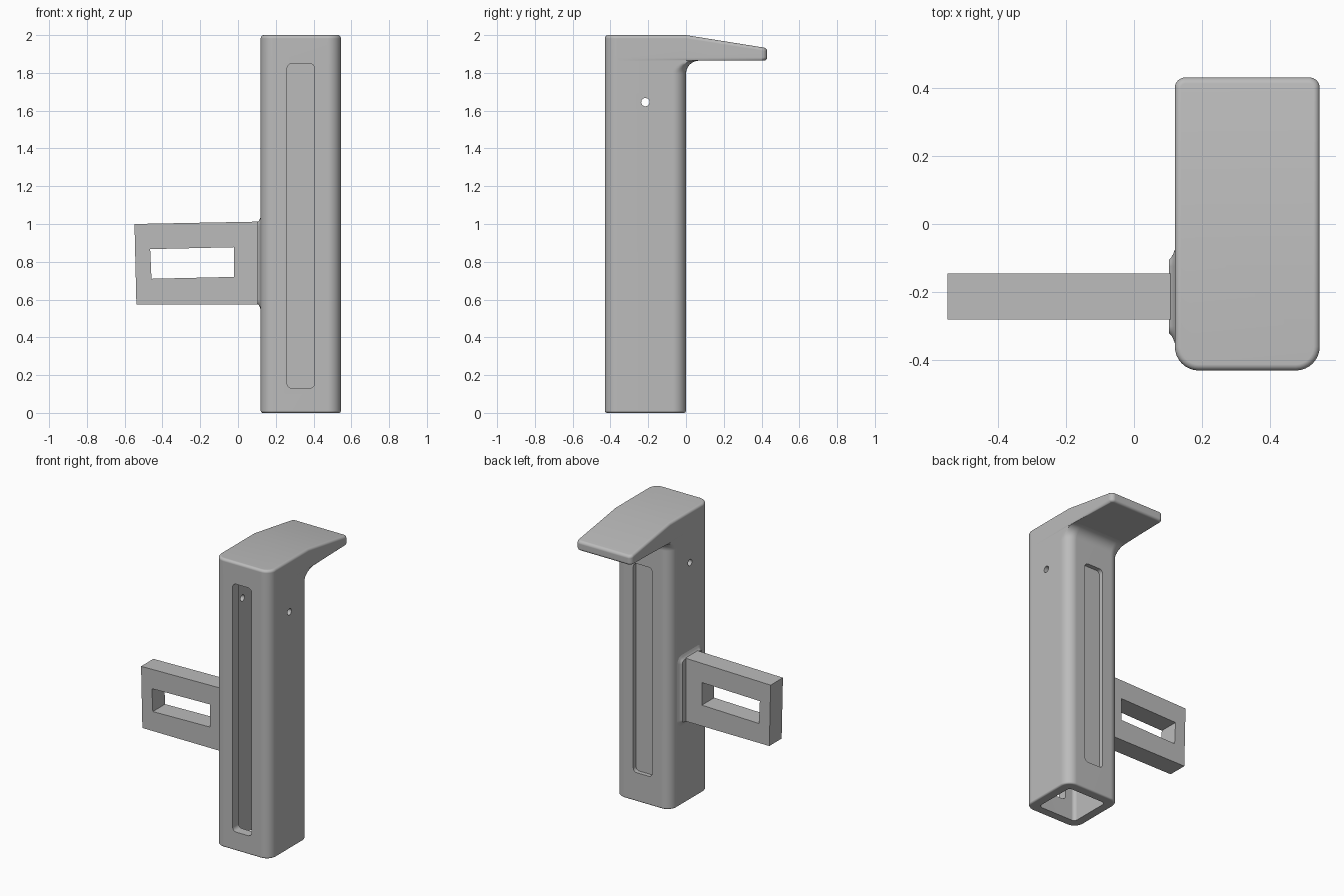
import bpy, bmesh
from math import sin, cos, pi, radians

cube = bpy.data.objects.get("Cube")
if cube:
    bpy.data.objects.remove(cube, do_unlink=True)

grey = bpy.data.materials.new("plain grey")
grey.use_nodes = True
grey.diffuse_color = (0.5, 0.5, 0.5, 1)
grey.node_tree.nodes["Principled BSDF"].inputs["Base Color"].default_value = (0.5, 0.5, 0.5, 1)

STEPS = 8
X0, X1, Y0 = 0.12, 0.545, -0.43      # column sides and front
LIP_Z = 1.865                        # underside of the lip


def outline(u0, u1, v0, v1, rf, rb, inset=0, flare=0, side=None):
    """Rounded rectangle; flare grows the far corners but stays within the sides."""
    side = (v0 + v1) / 2 if side is None else side
    corners = [(u0 + rf, v0 + rf, rf, 2), (u1 - rf, v0 + rf, rf, 3),
               (u1 - rb, v1 - rb, rb + flare, 0), (u0 + rb, v1 - rb, rb + flare, 1)]
    pts = []
    for k, (cu, cv, r, quarter) in enumerate(corners):
        for i in range(STEPS + 1):
            a = (quarter + i / STEPS) * pi / 2
            u = cu + (r - inset) * cos(a)
            pts.append((min(max(u, u0 + inset), u1 - inset), cv + (r - inset) * sin(a)))
        if k == 1:
            pts.append((u1 - inset, side))
    pts.append((u0 + inset, side))
    return pts


def finish(name, bm):
    bmesh.ops.recalc_face_normals(bm, faces=bm.faces)
    mesh = bpy.data.meshes.new(name)
    bm.to_mesh(mesh)
    bm.free()
    mesh.materials.append(grey)
    obj = bpy.data.objects.new(name, mesh)
    bpy.context.collection.objects.link(obj)
    return obj


def loft(name, rings, crease=False):
    """Skin rings of points and close both ends; crease folds the last end."""
    bm = bmesh.new()
    loops = [[bm.verts.new(p) for p in ring] for ring in rings]
    n = len(rings[0])
    for a, b in zip(loops, loops[1:]):
        for i in range(n):
            j = (i + 1) % n
            bm.faces.new((a[i], a[j], b[j], b[i]))
    bm.faces.new(loops[0])
    end = bm.faces.new(loops[-1])
    if crease:
        va, vb = loops[-1][2 * STEPS + 2], loops[-1][-1]
        bmesh.utils.face_split(end, va, vb)
        bm.edges.get((va, vb)).smooth = False
    return finish(name, bm)


def activate(obj):
    bpy.ops.object.select_all(action="DESELECT")
    obj.select_set(True)
    bpy.context.view_layer.objects.active = obj


def smooth(obj):
    activate(obj)
    bpy.ops.object.shade_smooth_by_angle(angle=radians(35))
    mod = obj.modifiers.new("even shading", "WEIGHTED_NORMAL")
    mod.keep_sharp = True


def cut(obj, cutter):
    cutter.hide_render = True
    mod = obj.modifiers.new("cut", "BOOLEAN")
    mod.operation, mod.solver, mod.object = "DIFFERENCE", "EXACT", cutter
    activate(obj)
    bpy.ops.object.modifier_apply(modifier=mod.name)
    bpy.data.objects.remove(cutter, do_unlink=True)


quarter = [i / STEPS * pi / 2 for i in range(STEPS + 1)]

# Column: rounded foot, straight shaft, fillet flaring into the lip
col = (X0, X1, Y0, 0, 0.07, 0.07)
foot, fillet = 0.012, 0.07
rings = [[(x, y, foot * (1 - sin(a))) for x, y in outline(*col, inset=foot * (1 - cos(a)))]
         for a in reversed(quarter)]
rings += [[(x, y, LIP_Z - fillet * (1 - sin(a)))
           for x, y in outline(*col, flare=fillet * (1 - cos(a)))] for a in quarter]
column = loft("column", rings)

# Hollow core, open at the foot
wall = 0.065
core = outline(X0 + wall, X1 - wall, Y0 + wall, -wall, 0.025, 0.025)
cut(column, loft("core_cutter", [[(x, y, z) for x, y in core] for z in (-0.1, LIP_Z + 0.1)]))


# Front slot through the wall, and shallow panel sunk in the back
def slot_cutter(z0, z1, ya, yb):
    shape = outline(0.26, 0.405, z0, z1, 0.027, 0.027)
    return loft("slot_cutter", [[(x, y, z) for x, z in shape] for y in (ya, yb)])


cut(column, slot_cutter(0.13, 1.85, Y0 - 0.1, Y0 + 0.15))
cut(column, slot_cutter(0.2, 1.65, -0.03, 0.1))

# Pin hole through both sides
pin = outline(-0.237, -0.193, 1.623, 1.667, 0.0219, 0.0219)
cut(column, loft("pin_cutter", [[(x, y, z) for y, z in pin] for x in (X0 - 0.1, X1 + 0.1)]))
smooth(column)

# Lip: cap over the column that slopes down towards the back
cap = (X0, X1, Y0, 0.43, 0.07, 0.03)
edge = 0.018


def top(y):
    return 2 - 0.16 * max(y, 0)


full = outline(*cap, side=0)
rings = []
for a in reversed(quarter):
    small = outline(*cap, inset=edge * (1 - cos(a)), side=0)
    rings.append([(*(s if f[1] > 0.1 else f), LIP_Z + edge * (1 - sin(a)))
                  for s, f in zip(small, full)])
rings += [[(x, y, top(y) - edge * (1 - sin(a)))
           for x, y in outline(*cap, inset=edge * (1 - cos(a)), side=0)] for a in quarter]
smooth(loft("lip", rings, crease=True))

# Side arm: slightly skewed flat frame with a window
outer = [(-0.538, 0.575), (0.13, 0.575), (0.13, 1.013), (-0.548, 1.0)]
inner = [(-0.458, 0.71), (-0.02, 0.72), (-0.02, 0.877), (-0.465, 0.867)]
bm = bmesh.new()
fo, fi, bo, bi = [[bm.verts.new((x, y, z)) for x, z in pts]
                  for y in (-0.28, -0.145) for pts in (outer, inner)]
for a, b in ((fo, fi), (fi, bi), (bi, bo), (bo, fo)):
    for i in range(4):
        j = (i + 1) % 4
        bm.faces.new((a[i], a[j], b[j], b[i]))
finish("side_arm", bm)

# Arm pad: flared plate where the arm meets the column
spread = [(0.13, 0.03), (0.12, 0.03), (0.115, 0.017), (0.11, 0.008), (0.102, 0)]
rings = [[(x, y, z) for y, z in
          outline(-0.32 - d, -0.105 + d, 0.578 - d, 1.008 + d, 0.02 + d, 0.02 + d)]
         for x, d in spread]
smooth(loft("arm_pad", rings))
